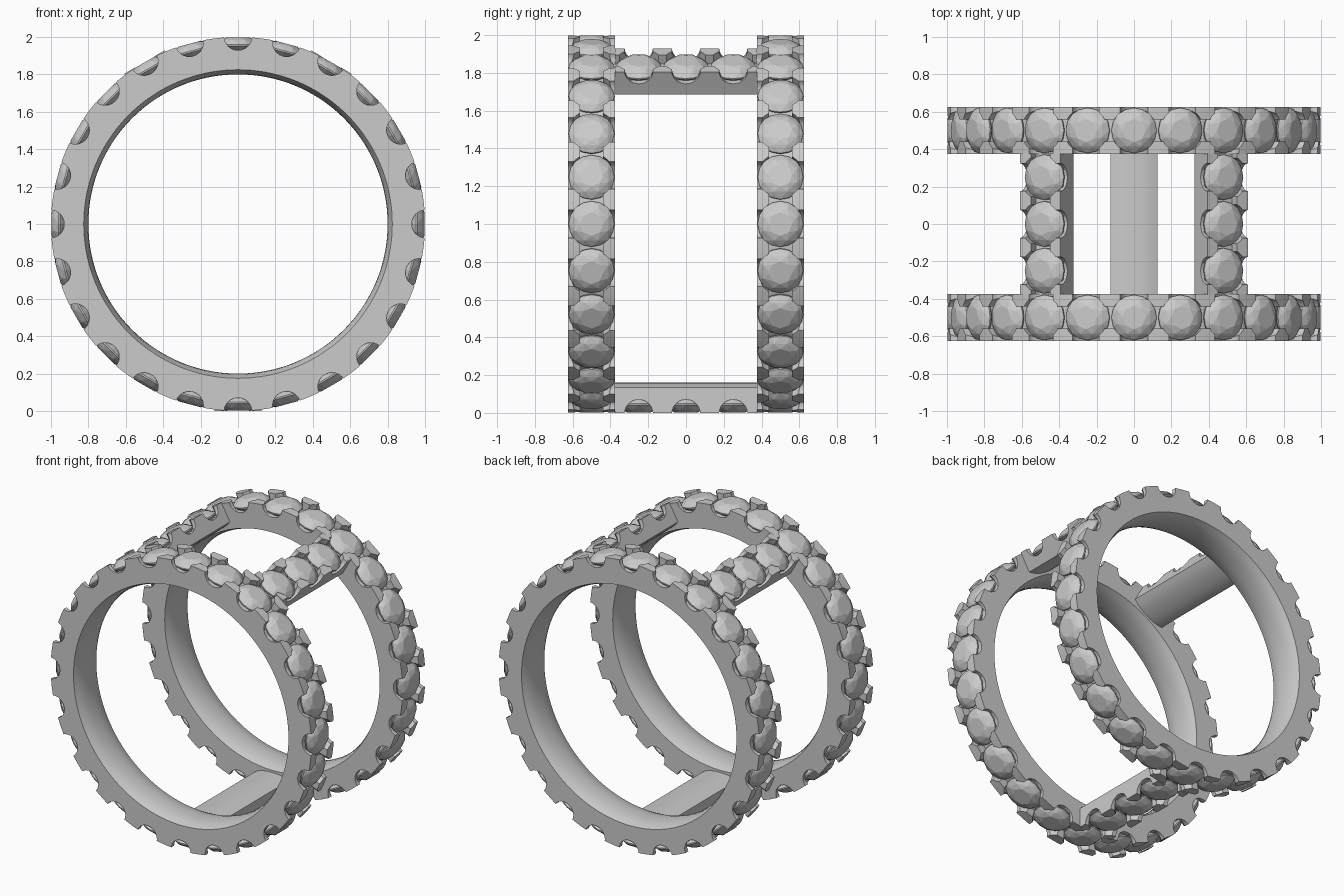
import bpy, bmesh
from math import sin, cos, pi, radians
from mathutils import Matrix, Vector

if "Cube" in bpy.data.objects:
    bpy.data.objects.remove(bpy.data.objects["Cube"])

CENTRE = Vector((0, 0, 1))
HALF = 0.125          # half width of every band
STEP = 0.25           # stone spacing on the bars
COUNT = 24            # stones per ring


def add(name, bm):
    bmesh.ops.recalc_face_normals(bm, faces=bm.faces)
    me = bpy.data.meshes.new(name)
    bm.to_mesh(me)
    bm.free()
    ob = bpy.data.objects.new(name, me)
    bpy.context.collection.objects.link(ob)
    return ob


def ring_frame(a):
    # local x = tangent, y = ring axis, z = radial
    return Matrix(((sin(a), 0, cos(a)), (0, 1, 0), (-cos(a), 0, sin(a)))).to_4x4()


def lathe(name, profile, segs):
    # closed (y, radius) profile turned around the y axis
    bm = bmesh.new()
    loops = [[bm.verts.new((r * cos(2 * pi * i / segs), y, r * sin(2 * pi * i / segs)))
              for y, r in profile] for i in range(segs)]
    n = len(profile)
    for i in range(segs):
        a, b = loops[i], loops[(i + 1) % segs]
        for j in range(n):
            k = (j + 1) % n
            bm.faces.new((a[j], a[k], b[k], b[j]))
    return add(name, bm)


def cylinders(name, frames, radius, depth, offset, segs):
    bm = bmesh.new()
    for f in frames:
        bmesh.ops.create_cone(bm, cap_ends=True, segments=segs, radius1=radius, radius2=radius,
                              depth=depth, matrix=f @ offset)
    return add(name, bm)


def carve(ob, cutters):
    for c in cutters:
        m = ob.modifiers.new("cut", 'BOOLEAN')
        m.operation, m.solver, m.object = 'DIFFERENCE', 'EXACT', c
    dg = bpy.context.evaluated_depsgraph_get()
    me = bpy.data.meshes.new_from_object(ob.evaluated_get(dg))
    ob.modifiers.clear()
    ob.data = me
    me.polygons.foreach_set("use_smooth", [True] * len(me.polygons))
    me.set_sharp_from_angle(angle=radians(25))
    for c in cutters:
        bpy.data.objects.remove(c)


def setting_cutters(frames):
    # round seats under the stones and scallops through the band sides
    seat = cylinders("seat_cutter", frames, 0.12, 0.2, Matrix.Translation((0, 0, 1.035)), 32)
    scallop = cylinders("scallop_cutter", frames, 0.075, 0.4,
                        Matrix.Translation((0, 0, 1.004)) @ Matrix.Rotation(pi / 2, 4, 'X'), 24)
    return [seat, scallop]


def inner_curve(mid, edge, n=8):
    # slightly domed inside of a band
    return [(HALF * (1 - 2 * i / n), mid + (edge - mid) * abs(1 - 2 * i / n) ** 2.5)
            for i in range(n + 1)]


# Brilliant-cut stone, girdle at z = 0
bm = bmesh.new()
for n, r, z, turn in ((8, 0.062, 0.043, 0), (8, 0.094, 0.030, 0.5), (16, 0.121, 0.004, 0),
                      (16, 0.121, -0.004, 0), (8, 0.06, -0.05, 0.5), (1, 0, -0.095, 0)):
    for i in range(n):
        a = 2 * pi * (i + turn) / n
        bm.verts.new((r * cos(a), r * sin(a), z))
bmesh.ops.convex_hull(bm, input=bm.verts)
bmesh.ops.dissolve_limit(bm, angle_limit=radians(1), verts=bm.verts, edges=bm.edges)
stone_source = add("stone", bm)
stone_mesh = stone_source.data
bpy.data.objects.remove(stone_source)


def stone(name, frame):
    ob = bpy.data.objects.new(name, stone_mesh)
    ob.matrix_world = Matrix.Translation(CENTRE) @ frame @ Matrix.Translation((0, 0, 0.955))
    bpy.context.collection.objects.link(ob)


# Two rings sharing one mesh
frames = [ring_frame(2 * pi * i / COUNT) for i in range(COUNT)]
front = lathe("front_ring", [(-HALF, 1), (HALF, 1)] + inner_curve(0.80, 0.825), 144)
groove = lathe("groove_cutter", [(-0.06, 0.943), (0.06, 0.943), (0.06, 1.1), (-0.06, 1.1)], 144)
carve(front, [groove] + setting_cutters(frames))
back = bpy.data.objects.new("back_ring", front.data)
bpy.context.collection.objects.link(back)
for ob, y, side in ((front, -0.5, "front"), (back, 0.5, "back")):
    ob.location = CENTRE + Vector((0, y, 0))
    for f in frames:
        stone(side + "_ring_stone", Matrix.Translation((0, y, 0)) @ f)

# Three bars joining the rings, also sharing one mesh
slots = [Matrix.Translation((x, 0, 0)) for x in (-STEP, 0, STEP)]
bm = bmesh.new()
section = [(-HALF, 1), (HALF, 1)] + inner_curve(0.84, 0.865)
ends = [[bm.verts.new((x, y, z)) for y, z in section] for x in (-0.376, 0.376)]
bm.faces.new(ends[0])
bm.faces.new(ends[1])
for j in range(len(section)):
    k = (j + 1) % len(section)
    bm.faces.new((ends[0][j], ends[0][k], ends[1][k], ends[1][j]))
bar = add("bar", bm)
bm = bmesh.new()
bmesh.ops.create_cube(bm, size=1, matrix=Matrix.Translation((0, 0, 1.043)) @
                      Matrix.Diagonal((1, 0.12, 0.2, 1)))
carve(bar, [add("bar_groove_cutter", bm)] + setting_cutters(slots))
bar_mesh = bar.data
bpy.data.objects.remove(bar)
for name, deg in (("upper_right_bar", 60), ("upper_left_bar", 120), ("lower_bar", 270)):
    frame = ring_frame(radians(deg)) @ Matrix.Rotation(pi / 2, 4, 'Z')
    ob = bpy.data.objects.new(name, bar_mesh)
    ob.matrix_world = Matrix.Translation(CENTRE) @ frame
    bpy.context.collection.objects.link(ob)
    for s in slots:
        stone(name + "_stone", frame @ s)
